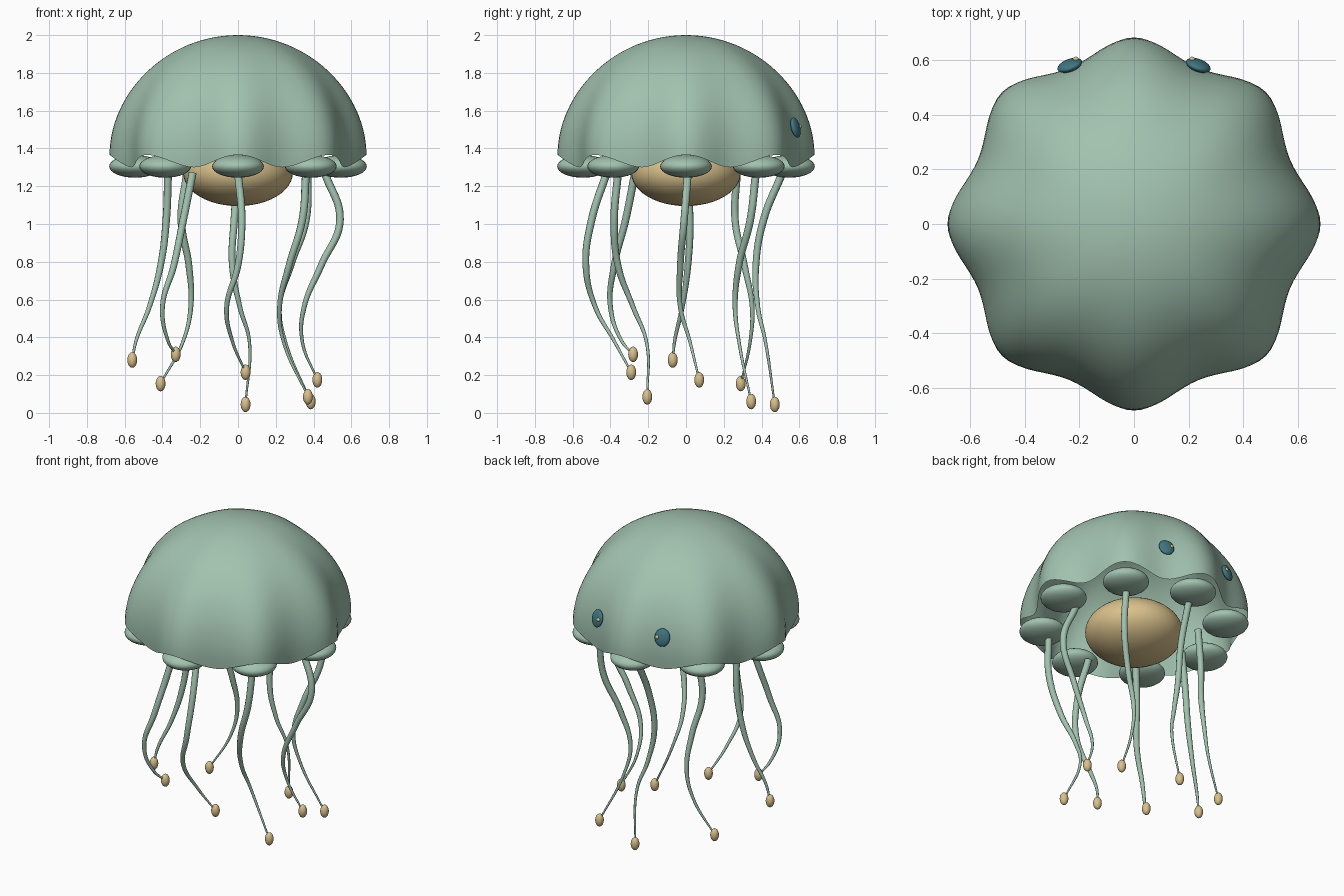
import bpy, bmesh
from math import sin, cos, pi, radians

cube = bpy.data.objects.get("Cube")
if cube:
    bpy.data.objects.remove(cube, do_unlink=True)


def material(name, colour):
    mat = bpy.data.materials.new(name)
    mat.use_nodes = True
    mat.diffuse_color = (*colour, 1)
    mat.node_tree.nodes["Principled BSDF"].inputs["Base Color"].default_value = (*colour, 1)
    return mat


green = material("sea_green", (0.36, 0.54, 0.43))
tan = material("sandy_tan", (0.69, 0.53, 0.26))
teal = material("dark_teal", (0.05, 0.18, 0.22))


def finish(name, bm, mat):
    bmesh.ops.recalc_face_normals(bm, faces=bm.faces)
    for face in bm.faces:
        face.smooth = True
    mesh = bpy.data.meshes.new(name)
    bm.to_mesh(mesh)
    bm.free()
    mesh.materials.append(mat)
    obj = bpy.data.objects.new(name, mesh)
    bpy.context.collection.objects.link(obj)
    return obj


def ellipsoid(name, centre, size, mat, rotation=(0, 0, 0), segments=32):
    bm = bmesh.new()
    bmesh.ops.create_uvsphere(bm, u_segments=segments, v_segments=segments // 2, radius=1)
    obj = finish(name, bm, mat)
    obj.location, obj.scale, obj.rotation_euler = centre, size, rotation
    return obj


# Bell: open dome whose eight lobes fade out towards the crown
def bell(segments=128, rings=28):
    bm = bmesh.new()
    crown = bm.verts.new((0, 0, 2))
    loops = []
    for i in range(1, rings + 1):
        t = i / rings
        loop = []
        for j in range(segments):
            a = 2 * pi * j / segments
            lobe = cos(8 * a)
            r = 0.68 * sin(t * pi / 2) * (1 - 0.05 * t * t * (1 - lobe))
            rim = 1.333 + 0.033 * lobe * t * t
            z = 2 - (2 - rim) * (1 - cos(t * pi / 2))
            loop.append(bm.verts.new((r * cos(a), r * sin(a), z)))
        loops.append(loop)
    for j in range(segments):
        k = (j + 1) % segments
        bm.faces.new((crown, loops[0][j], loops[0][k]))
        for upper, lower in zip(loops, loops[1:]):
            bm.faces.new((upper[j], lower[j], lower[k], upper[k]))
    # Outward normals on the open shell
    return finish("bell", bm, green)


bell()
ellipsoid("inner_body", (0, 0, 1.27), (0.29, 0.29, 0.175), tan, segments=48)

# Rounded pads under the lobes
for i in range(8):
    a = i * pi / 4
    ellipsoid(f"rim_pad_{i + 1}", (0.545 * cos(a), 0.545 * sin(a), 1.305),
              (0.137, 0.137, 0.06), green, (0, 0, a))

# Eyes with a small glint, mirrored across x
for side, x in (("left", 1), ("right", -1)):
    azimuth = pi / 2 - x * radians(20)
    ellipsoid(f"{side}_eye", (x * 0.235, 0.58, 1.51), (0.02, 0.047, 0.055), teal,
              (0, -radians(14), azimuth))
    ellipsoid(f"{side}_eye_glint", (x * 0.213, 0.6, 1.515), (0.012, 0.012, 0.012), tan,
              segments=16)

# Tentacles: (x, y) at shared heights, then the tip
LEVELS = (1.27, 1.02, 0.78, 0.56, 0.38)
THICKNESS = (0.021, 0.02, 0.018, 0.013, 0.009, 0.005)
PATHS = (
    ((.46, .01), (.54, -.01), (.44, -.03), (.35, -.03), (.34, .02), (.42, .07, .175)),
    ((.37, .37), (.36, .34), (.28, .28), (.22, .26), (.25, .28), (.385, .345, .06)),
    ((0, .51), (-.02, .41), (-.03, .37), (.01, .38), (.06, .42), (.04, .47, .045)),
    ((-.27, .27), (-.3, .26), (-.26, .31), (-.25, .35), (-.29, .34), (-.41, .29, .155)),
    ((-.37, 0), (-.38, .02), (-.41, .01), (-.47, -.02), (-.54, -.06), (-.56, -.07, .28)),
    ((-.24, -.27), (-.29, -.32), (-.34, -.38), (-.4, -.4), (-.37, -.34), (-.33, -.28, .31)),
    ((0, -.42), (.02, -.5), (0, -.53), (-.06, -.48), (-.03, -.38), (.04, -.29, .215)),
    ((.36, -.36), (.34, -.38), (.27, -.36), (.22, -.28), (.24, -.21), (.37, -.205, .085)),
)


def tentacle(name, points):
    curve = bpy.data.curves.new(name, "CURVE")
    curve.dimensions = "3D"
    curve.bevel_depth = 1
    curve.bevel_resolution = 3
    curve.resolution_u = 10
    curve.use_fill_caps = True
    spline = curve.splines.new("BEZIER")
    spline.bezier_points.add(len(points) - 1)
    for bp, co, radius in zip(spline.bezier_points, points, THICKNESS):
        bp.co, bp.radius = co, radius
        bp.handle_left_type = bp.handle_right_type = "AUTO"
    curve.materials.append(green)
    obj = bpy.data.objects.new(name, curve)
    bpy.context.collection.objects.link(obj)
    bpy.ops.object.select_all(action="DESELECT")
    obj.select_set(True)
    bpy.context.view_layer.objects.active = obj
    bpy.ops.object.convert(target="MESH")
    bpy.ops.object.shade_smooth()


for i, path in enumerate(PATHS):
    tip = path[-1]
    points = [(x, y, z) for (x, y), z in zip(path[:-1], LEVELS)] + [tip]
    tentacle(f"tentacle_{i + 1}", points)
    ellipsoid(f"tentacle_bead_{i + 1}", tip, (0.026, 0.026, 0.041), tan, segments=20)
